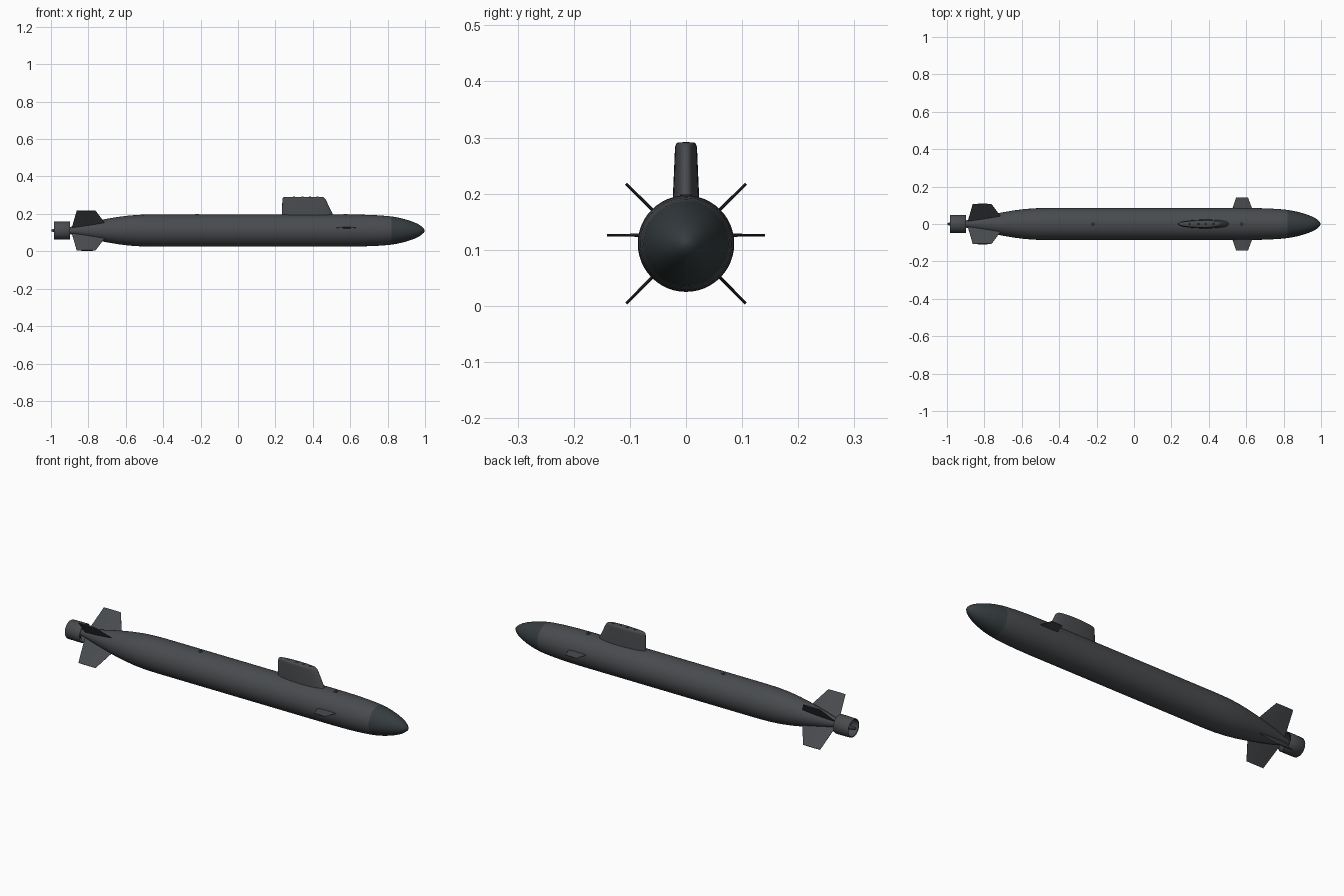
import bpy, bmesh
from math import cos, sin, pi, radians
from mathutils import Matrix, Vector

if "Cube" in bpy.data.objects:
    bpy.data.objects.remove(bpy.data.objects["Cube"])

AXIS = 0.111  # height of the hull centre line


def material(name, rgb):
    m = bpy.data.materials.new(name)
    m.diffuse_color = (*rgb, 1)
    m.use_nodes = True
    m.node_tree.nodes["Principled BSDF"].inputs["Base Color"].default_value = m.diffuse_color
    return m


HULL = material("hull_grey", (0.065, 0.070, 0.076))
NOSE = material("nose_dark", (0.036, 0.046, 0.050))
DARK = material("dark_metal", (0.03, 0.032, 0.035))


def finish(name, bm, mat, angle=35):
    bmesh.ops.remove_doubles(bm, verts=bm.verts, dist=1e-6)
    bmesh.ops.recalc_face_normals(bm, faces=bm.faces)
    me = bpy.data.meshes.new(name)
    bm.to_mesh(me)
    bm.free()
    ob = bpy.data.objects.new(name, me)
    bpy.context.collection.objects.link(ob)
    me.materials.append(mat)
    bpy.ops.object.select_all(action='DESELECT')
    ob.select_set(True)
    bpy.context.view_layer.objects.active = ob
    bpy.ops.object.shade_smooth_by_angle(angle=radians(angle))
    return ob


def loft(bm, rings, caps=True, closed=False):
    vs = [[bm.verts.new(p) for p in r] for r in rings]
    n = len(vs[0])
    pairs = list(zip(vs, vs[1:])) + ([(vs[-1], vs[0])] if closed else [])
    for a, b in pairs:
        for i in range(n):
            bm.faces.new((a[i], a[(i + 1) % n], b[(i + 1) % n], b[i]))
    if caps and not closed:
        bm.faces.new(vs[0])
        bm.faces.new(vs[-1])


def lathe(name, profile, mat, closed=False, n=48):
    # Revolve (x, radius) points about the hull axis
    bm = bmesh.new()
    loft(bm, [[(x, r * cos(2 * pi * i / n), AXIS + r * sin(2 * pi * i / n))
               for i in range(n)] for x, r in profile], closed=closed)
    return finish(name, bm, mat)


def foil(name, root, tip, thick, matrix, mat):
    # Thin fin: root and tip are (x_aft, x_fore, distance out along local z)
    bm = bmesh.new()
    rings = []
    for (a, f, d), k in ((root, 1), (tip, 0.7)):
        c, h = f - a, thick * k / 2
        sec = [(0, .25), (.35, 1), (.7, 1), (.93, .6), (1, .2)]
        pts = [(a + c * u, h * w, d) for u, w in sec]
        pts += [(a + c * u, -h * w, d) for u, w in reversed(sec)]
        rings.append([matrix @ Vector(p) for p in pts])
    loft(bm, rings)
    return finish(name, bm, mat, 20)


def disc(name, x, y, z0, z1, r, mat, n=20):
    bm = bmesh.new()
    loft(bm, [[(x + q * cos(2 * pi * i / n), y + q * sin(2 * pi * i / n), z)
               for i in range(n)]
              for z, q in ((z0, r), (z1 - .001, r), (z1, r * .85))])
    return finish(name, bm, mat)


# Hull body with tapered stern, and separate dark nose dome
lathe("hull", [(-.91, .017), (-.88, .023), (-.82, .038), (-.76, .051), (-.70, .063),
               (-.64, .073), (-.58, .0805), (-.52, .0845), (-.45, .086), (-.2, .086),
               (.1, .086), (.4, .086), (.58, .086), (.67, .0848), (.74, .082),
               (.79, .0785), (.82, .0755)], HULL)
lathe("nose_dome", [(.82, .0755), (.85, .0705), (.88, .064), (.91, .0555), (.94, .0450),
                    (.965, .0335), (.983, .0215), (.994, .011), (.998, .001)], NOSE)

# Pump jet: open duct, hub and blades
lathe("propulsor_duct", [(-.985, .046), (-.982, .048), (-.94, .049), (-.90, .049),
                         (-.897, .047), (-.90, .044), (-.94, .043), (-.982, .043)],
      HULL, closed=True)
lathe("propulsor_hub", [(-.998, .003), (-.992, .007), (-.975, .010),
                        (-.94, .014), (-.90, .018)], DARK, n=24)
for k in range(9):
    rot = (Matrix.Translation((-.935, 0, AXIS)) @ Matrix.Rotation(2 * pi * k / 9, 4, 'X')
           @ Matrix.Rotation(radians(35), 4, 'Z'))
    foil("rotor_blade", (-.011, .011, .008), (-.014, .014, .0445), .003, rot, DARK)

# Four stern planes in an X
for k in range(4):
    rot = Matrix.Translation((0, 0, AXIS)) @ Matrix.Rotation(radians(45 + 90 * k), 4, 'X')
    foil("stern_plane", (-.890, -.690, .015), (-.862, -.762, .151), .007, rot, HULL)

# Pair of bow planes
for s in (-1, 1):
    rot = Matrix.Translation((0, 0, .126)) @ Matrix.Rotation(radians(90 * s), 4, 'X')
    foil("bow_plane", (.522, .636, .070), (.546, .610, .141), .006, rot, HULL)

# Sail: stacked rounded sections with raked leading edge and softened top
bm = bmesh.new()
rings = []
for z, a, f, w in ((.17, .234, .520, .0245), (.197, .235, .507, .0240),
                   (.235, .236, .489, .0222), (.275, .237, .470, .0205),
                   (.284, .239, .463, .0198), (.289, .243, .456, .0180),
                   (.291, .250, .447, .0150)):
    ring = []
    for i in range(48):
        t = 2 * pi * i / 48
        c, s = cos(t), sin(t)
        y = w * abs(s) ** .85 * (1 if s > 0 else -1)
        ring.append(((a + f) / 2 + (f - a) / 2 * c, y * (1 + .08 * c) / 1.03, z))
    rings.append(ring)
loft(bm, rings)
finish("sail", bm, HULL, 40)

# Mast covers on the sail and deck hatches
for x, r in ((.30, .005), (.345, .006), (.385, .005), (.425, .006)):
    disc("mast_cover", x, 0, .286, .2925, r, DARK)
for x in (-.22, .575):
    disc("deck_hatch", x, 0, .185, .199, .011, DARK)
